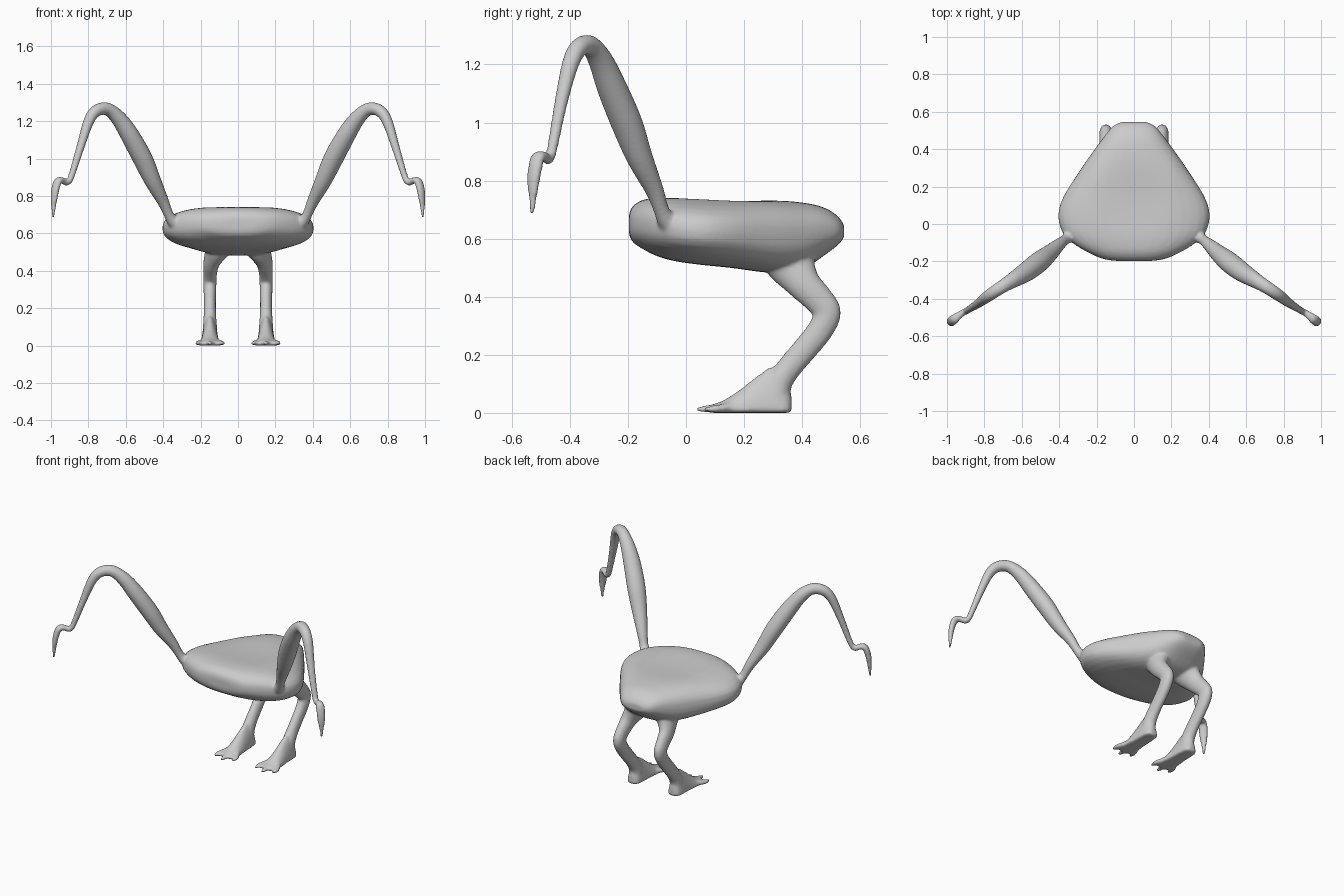
import bpy, bmesh
from math import sin, cos, pi, copysign
from mathutils import Vector

old = bpy.data.objects.get("Cube")
if old:
    bpy.data.objects.remove(old, do_unlink=True)

skin = bpy.data.materials.new("plain_grey")
skin.use_nodes = True
grey = (0.6, 0.6, 0.6, 1)
skin.diffuse_color = grey
skin.node_tree.nodes["Principled BSDF"].inputs["Base Color"].default_value = grey

bm = bmesh.new()
SIDES = 32


def refine(rows, steps=6):
    """Catmull-Rom interpolation of rows of numbers."""
    out = []
    for i in range(len(rows) - 1):
        quad = (rows[max(i - 1, 0)], rows[i], rows[i + 1],
                rows[min(i + 2, len(rows) - 1)])
        for s in range(steps):
            t = s / steps
            out.append([b + t * ((c - a) + t * ((2 * a - 5 * b + 4 * c - d)
                        + t * (3 * b - a - 3 * c + d))) / 2
                        for a, b, c, d in zip(*quad)])
    out.append(list(rows[-1]))
    return out


def loft(rings):
    """Closed skin over a list of point rings."""
    loops = [[bm.verts.new(p) for p in ring] for ring in rings]
    faces = []
    for a, b in zip(loops, loops[1:]):
        for i in range(SIDES):
            j = (i + 1) % SIDES
            faces.append(bm.faces.new((a[i], a[j], b[j], b[i])))
    faces.append(bm.faces.new(loops[0]))
    faces.append(bm.faces.new(loops[-1]))
    bmesh.ops.recalc_face_normals(bm, faces=faces)


def angles():
    return [2 * pi * i / SIDES for i in range(SIDES)]


def power(v, e):
    return copysign(abs(v) ** e, v)


def limb(rows, normal, side):
    """Tube through x, y, z, in-plane radius, sideways radius."""
    rows = refine(rows)
    pts = [Vector(r[:3]) for r in rows]
    n = Vector(normal).normalized()
    rings = []
    for i, row in enumerate(rows):
        tangent = pts[min(i + 1, len(pts) - 1)] - pts[max(i - 1, 0)]
        u = tangent.cross(n).normalized()
        ring = [pts[i] + u * row[3] * cos(t) + n * row[4] * sin(t) for t in angles()]
        rings.append([(side * p.x, p.y, p.z) for p in ring])
    loft(rings)


# Body: y, half width, bottom, top
body = [(-.197, .10, .62, .68), (-.185, .17, .59, .71), (-.15, .25, .565, .733),
        (-.10, .33, .54, .744), (-.04, .385, .523, .747), (.05, .405, .51, .744),
        (.15, .375, .50, .741), (.3, .28, .482, .74), (.4, .21, .495, .728),
        (.48, .15, .545, .705), (.525, .11, .58, .675), (.545, .07, .605, .645)]
rings = []
for y, w, low, top in refine(body):
    mid, half = (low + top) / 2, (top - low) / 2
    ring = []
    for t in angles():
        x = w * power(cos(t), .8)
        z = mid + half * power(sin(t), .8)
        # Shallow hollow on the back
        if sin(t) > 0 and half > .08:
            z -= .012 * max(0, 1 - (x / .2) ** 2) * max(0, 1 - ((y - .15) / .3) ** 2)
        ring.append((x, y, z))
    rings.append(ring)
loft(rings)

# Raised arm ending in a hooked, pointed hand
arm = [(.31, -.035, .64, .045, .05), (.345, -.065, .662, .034, .036),
       (.37, -.085, .70, .026, .028), (.40, -.11, .77, .031, .034),
       (.455, -.16, .88, .044, .047), (.51, -.205, 1.0, .052, .056),
       (.575, -.255, 1.12, .05, .053), (.63, -.29, 1.205, .043, .045),
       (.68, -.32, 1.255, .036, .038), (.72, -.345, 1.268, .034, .035),
       (.765, -.375, 1.25, .032, .033), (.80, -.40, 1.195, .028, .03),
       (.84, -.43, 1.07, .022, .024), (.88, -.455, .94, .018, .02),
       (.9, -.467, .885, .017, .019), (.918, -.476, .872, .017, .019),
       (.94, -.492, .884, .017, .022), (.962, -.51, .88, .019, .027),
       (.976, -.52, .84, .019, .028), (.983, -.526, .79, .016, .024),
       (.987, -.528, .73, .011, .014), (.988, -.53, .685, .007, .008)]

# Bent leg from hip to heel
leg = [(.09, .33, .58, .09, .08), (.105, .36, .515, .085, .07),
       (.14, .405, .445, .06, .045), (.148, .455, .392, .052, .037),
       (.15, .486, .345, .048, .035), (.15, .462, .285, .045, .034),
       (.15, .41, .22, .044, .032), (.15, .355, .155, .043, .034),
       (.15, .32, .1, .045, .038), (.15, .31, .04, .045, .042)]

# Foot wedge: y, half width, height
foot = [(.364, .02, .06), (.345, .04, .1), (.3, .046, .155), (.25, .048, .128),
        (.19, .053, .08), (.13, .06, .04), (.085, .062, .024)]
toe_tips = [(.087, .062), (.15, .035), (.213, .062)]

for side in (-1, 1):
    limb(arm, (.6, .8, 0), side)
    limb(leg, (1, 0, 0), side)
    loft([[(side * (.15 + w * power(cos(t), 1.2)), y, .004 + h * max(0, sin(t)) ** 1.2
            - .004 * max(0, -sin(t))) for t in angles()]
          for y, w, h in refine(foot)])
    for tx, ty in toe_tips:
        heel_x = .15 + (tx - .15) * .6
        limb([(heel_x, .16, .02, .018, .016), (tx, ty + .04, .014, .013, .017),
              (tx, ty, .012, .008, .008)], (1, 0, 0), side)

mesh = bpy.data.meshes.new("body_and_limbs")
bm.to_mesh(mesh)
bm.free()
mesh.materials.append(skin)
creature = bpy.data.objects.new("body_and_limbs", mesh)
bpy.context.collection.objects.link(creature)

# Fuse the parts into one skin and soften the joins
fuse = creature.modifiers.new("fuse", 'REMESH')
fuse.mode = 'VOXEL'
fuse.voxel_size = .008
fuse.use_smooth_shade = True
soften = creature.modifiers.new("soften", 'SMOOTH')
soften.factor = .5
soften.iterations = 8
for poly in mesh.polygons:
    poly.use_smooth = True
